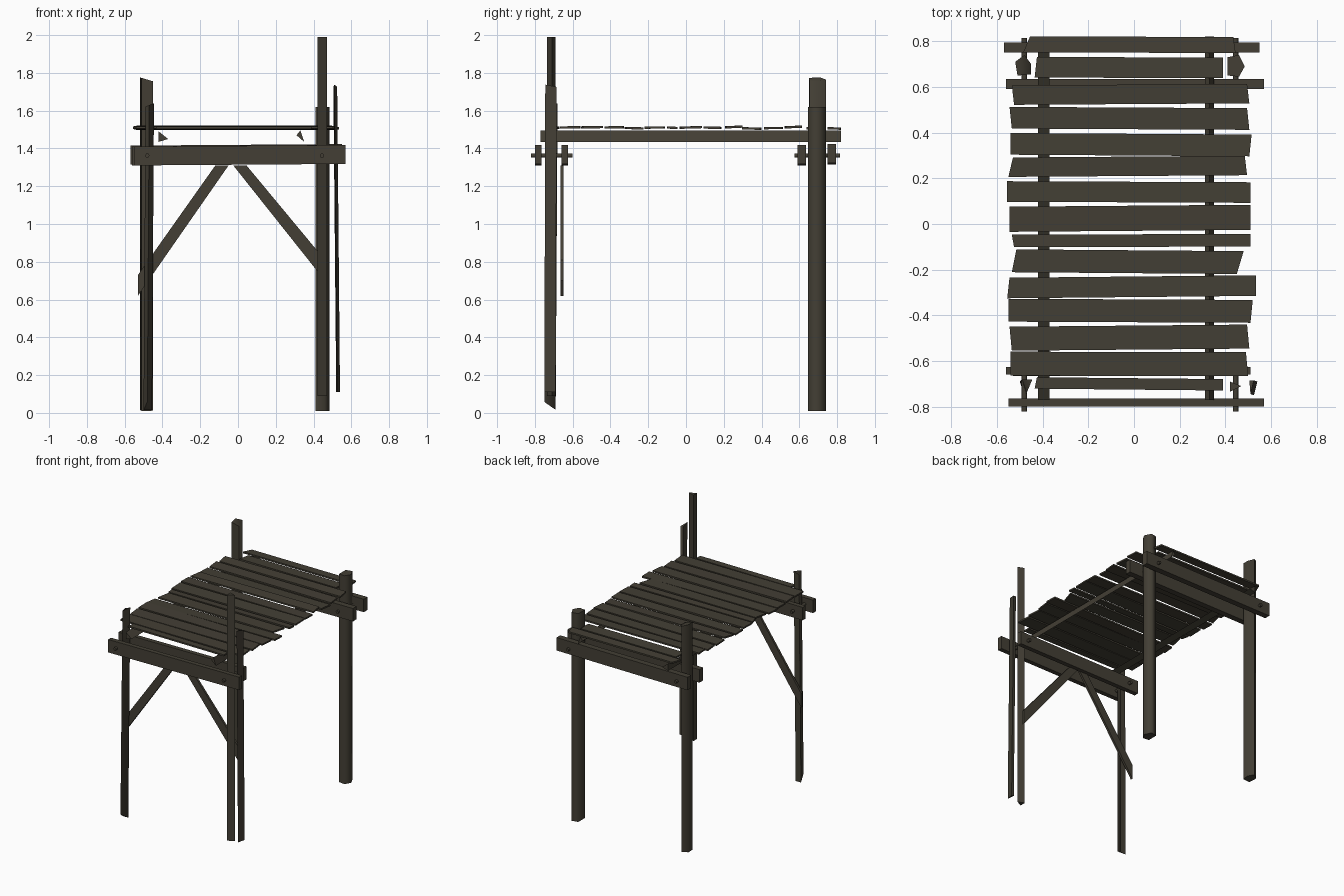
import bpy, bmesh, math, random
from mathutils import Vector

random.seed(4)
if "Cube" in bpy.data.objects:
    bpy.data.objects.remove(bpy.data.objects["Cube"])

wood = bpy.data.materials.new("weathered_dark_wood")
wood.use_nodes = True
COLOUR = (0.056, 0.049, 0.035, 1)
wood.diffuse_color = COLOUR
wood.node_tree.nodes["Principled BSDF"].inputs["Base Color"].default_value = COLOUR


def loft(name, start, end, angle=30):
    """Solid between two matching rings of points."""
    bm = bmesh.new()
    a = [bm.verts.new(p) for p in start]
    b = [bm.verts.new(p) for p in end]
    n = len(a)
    bm.faces.new(a[::-1])
    bm.faces.new(b)
    for i in range(n):
        j = (i + 1) % n
        bm.faces.new((a[i], a[j], b[j], b[i]))
    bmesh.ops.recalc_face_normals(bm, faces=bm.faces)
    mesh = bpy.data.meshes.new(name)
    bm.to_mesh(mesh)
    bm.free()
    mesh.materials.append(wood)
    obj = bpy.data.objects.new(name, mesh)
    bpy.context.collection.objects.link(obj)
    bpy.ops.object.select_all(action="DESELECT")
    obj.select_set(True)
    bpy.context.view_layer.objects.active = obj
    bpy.ops.object.shade_smooth_by_angle(angle=math.radians(angle))
    return obj


def post(name, section, z0, z1, lean=(0, 0), cut0=(0, 0), cut1=(0, 0)):
    """Upright timber; the ends slope by cut0 and cut1 in x and y."""
    cx = sum(p[0] for p in section) / len(section)
    cy = sum(p[1] for p in section) / len(section)

    def ring(z, cut, dx, dy):
        return [(x + dx, y + dy, z + (x - cx) * cut[0] + (y - cy) * cut[1])
                for x, y in section]
    return loft(name, ring(z0, cut0, 0, 0), ring(z1, cut1, *lean), 80)


# Corner posts
post("back_right_post", [(-.52, .71), (-.48, .74), (-.45, .70), (-.45, .655), (-.51, .65)],
     .015, 1.765, cut0=(0, .1), cut1=(-.3, 0))
post("back_left_post", [(.41, .73), (.46, .74), (.485, .69), (.46, .645), (.41, .65)],
     .01, 1.62)
post("front_right_post", [(-.50, -.69), (-.455, -.69), (-.48, -.75)],
     .03, 1.63, lean=(.01, .01), cut0=(0, -.7), cut1=(.4, 0))
post("front_left_post", [(.42, -.69), (.47, -.71), (.42, -.735)], .09, 1.99)
post("front_left_outer_slat", [(.52, -.69), (.54, -.69), (.525, -.75)],
     .11, 1.73, lean=(-.015, .005), cut1=(0, -.2))

# Paired cross beams clamping the posts
BEAMS = {
    "front_outer_beam": (-.55, .57, -.80, -.765, 1.31),
    "front_inner_beam": (-.56, .51, -.66, -.625, 1.31),
    "back_inner_beam": (-.56, .57, .59, .635, 1.31),
    "back_outer_beam": (-.57, .55, .75, .795, 1.315),
}
for name, (x0, x1, y0, y1, z) in BEAMS.items():
    def end(x, rise):
        return [(x, y0, z + rise), (x, y1, z + rise),
                (x, y1, z + rise + .1), (x, y0, z + rise + .1)]
    loft(name, end(x0, 0), end(x1, .008))

# Bolts through beams and posts
for side, x in (("right", -.48), ("left", .445)):
    for place, y0, y1 in (("front", -.82, -.60), ("back", .575, .815)):
        def circle(y):
            return [(x + .012 * math.cos(k * math.pi / 3), y,
                     1.362 + .012 * math.sin(k * math.pi / 3)) for k in range(6)]
        loft(f"{place}_{side}_bolt", circle(y0), circle(y1), 70)

# Diagonal braces under the front beams
for name, s, top, foot, z0 in (("right_brace", -1, .05, .53, .62),
                               ("left_brace", 1, -.025, .46, .70)):
    outline = [(top, 1.31), (top + .07, 1.31), (foot, z0 + .11), (foot, z0)]
    loft(name, [(s * x, -.665, z) for x, z in outline],
         [(s * x, -.648, z) for x, z in outline])

# Long three-sided stringers carrying the deck
for name, tri in (("right_stringer", [(-.42, 1.49), (-.37, 1.45), (-.42, 1.435)]),
                  ("left_stringer", [(.31, 1.47), (.33, 1.495), (.35, 1.435)])):
    loft(name, [(x, -.77, z) for x, z in tri], [(x, .82, z) for x, z in tri], 60)

# Deck planks: right end, left end, front edge, back edge, skew of each end
PLANKS = [
    (-.47, .44, .75, .82, .03, -.01),
    (-.43, .39, .64, .73, .01, 0),
    (-.53, .50, .525, .61, -.01, -.01),
    (-.54, .50, .415, .51, -.01, -.01),
    (-.54, .51, .30, .395, 0, .01),
    (-.54, .49, .21, .295, .02, -.01),
    (-.555, .51, .095, .185, 0, 0),
    (-.545, .51, -.03, .08, 0, 0),
    (-.53, .51, -.10, -.045, -.01, 0),
    (-.525, .465, -.215, -.115, .02, .03),
    (-.55, .535, -.32, -.23, .01, 0),
    (-.55, .515, -.43, -.33, 0, .01),
    (-.54, .50, -.55, -.445, -.01, -.01),
    (-.54, .495, -.665, -.56, 0, -.01),
    (-.43, .39, -.725, -.675, .01, 0),
]
for i, (x0, x1, y0, y1, s0, s1) in enumerate(PLANKS):
    z = 1.502 + random.uniform(-.002, .004)
    tilt = random.uniform(-.004, .006)
    twist = random.uniform(-.006, .006)
    outline = [Vector((x0 - s0 / 2, y0 - twist, z)), Vector((x1 - s1 / 2, y0 + twist, z)),
               Vector((x1 + s1 / 2, y1 + twist, z + tilt)),
               Vector((x0 + s0 / 2, y1 - twist, z + tilt))]
    loft(f"deck_plank_{i + 1}", outline, [p + Vector((0, 0, .012)) for p in outline])
